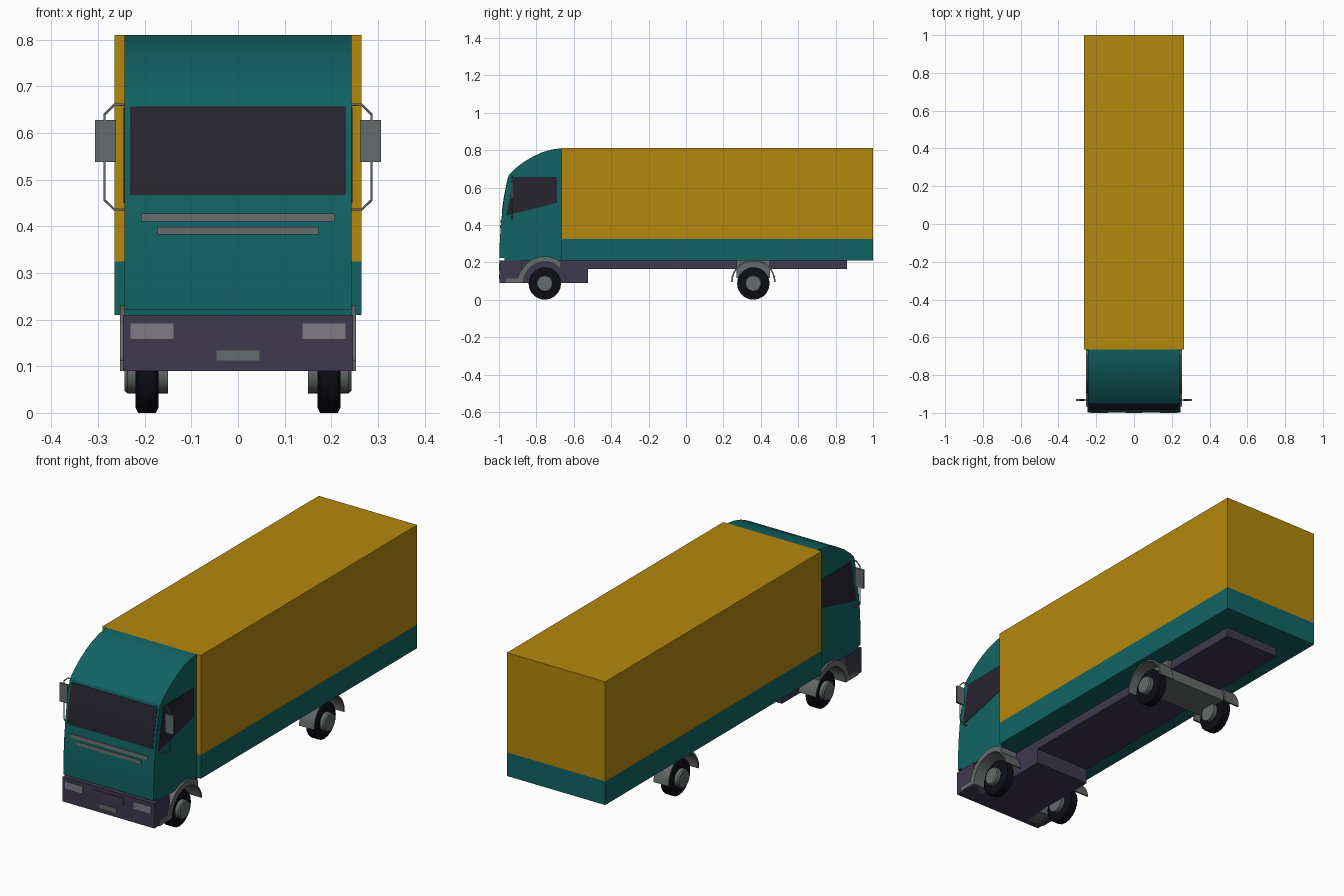
import bpy, bmesh
from math import sin, cos, radians, pi

if "Cube" in bpy.data.objects:
    bpy.data.objects.remove(bpy.data.objects["Cube"])


def material(name, rgb):
    m = bpy.data.materials.new(name)
    m.diffuse_color = (*rgb, 1)
    m.use_nodes = True
    m.node_tree.nodes["Principled BSDF"].inputs["Base Color"].default_value = m.diffuse_color
    return m


TEAL = material("teal_paint", (0.006, 0.125, 0.125))
YELLOW = material("yellow_paint", (0.46, 0.25, 0.004))
PURPLE = material("dark_purple", (0.05, 0.04, 0.08))
GLASS = material("dark_glass", (0.02, 0.018, 0.027))
RUBBER = material("rubber", (0.004, 0.004, 0.008))
GREY = material("grey_trim", (0.13, 0.15, 0.145))
LAMP = material("lamp_grey", (0.21, 0.2, 0.23))


def finish(name, bm, mat, smooth=False):
    bmesh.ops.recalc_face_normals(bm, faces=bm.faces)
    me = bpy.data.meshes.new(name)
    bm.to_mesh(me)
    bm.free()
    ob = bpy.data.objects.new(name, me)
    bpy.context.collection.objects.link(ob)
    me.materials.append(mat)
    if smooth:
        bpy.ops.object.select_all(action='DESELECT')
        ob.select_set(True)
        bpy.context.view_layer.objects.active = ob
        bpy.ops.object.shade_smooth_by_angle(angle=radians(30))
    return ob


def prism(name, profile, x0, x1, mat, smooth=False):
    """Extrude a closed (y, z) profile along x."""
    bm = bmesh.new()
    a = [bm.verts.new((x0, y, z)) for y, z in profile]
    b = [bm.verts.new((x1, y, z)) for y, z in profile]
    bm.faces.new(a)
    bm.faces.new(b)
    n = len(a)
    for i in range(n):
        j = (i + 1) % n
        bm.faces.new((a[i], a[j], b[j], b[i]))
    return finish(name, bm, mat, smooth)


def box(name, x0, x1, y0, y1, z0, z1, mat):
    return prism(name, [(y0, z0), (y1, z0), (y1, z1), (y0, z1)], x0, x1, mat)


def arc(cy, cz, r, a0, a1, n):
    angles = [radians(a0 + (a1 - a0) * i / n) for i in range(n + 1)]
    return [(cy + r * cos(a), cz + r * sin(a)) for a in angles]


def lathe(name, cy, cz, profile, side, mat, n=20):
    """Spin (x, radius) rings about the axle; caps close both ends."""
    bm = bmesh.new()
    rings = [[bm.verts.new((side * x, cy + r * cos(2 * pi * i / n), cz + r * sin(2 * pi * i / n)))
              for i in range(n)] for x, r in profile]
    for p, q in zip(rings, rings[1:]):
        for i in range(n):
            bm.faces.new((p[i], p[(i + 1) % n], q[(i + 1) % n], q[i]))
    bm.faces.new(rings[0])
    bm.faces.new(rings[-1])
    return finish(name, bm, mat, True)


# Cargo body
box("cargo_box", -0.265, 0.265, -0.665, 1.0, 0.325, 0.81, YELLOW)
box("cargo_skirt", -0.265, 0.265, -0.665, 1.0, 0.21, 0.325, TEAL)

# Cab: front curve from the bottom up, then the curved roof
FRONT = [(-0.997, 0.222), (-0.996, 0.30), (-0.991, 0.39), (-0.983, 0.47),
         (-0.972, 0.55), (-0.958, 0.62), (-0.946, 0.67)]
ROOF = [(-0.915, 0.70), (-0.87, 0.735), (-0.82, 0.765), (-0.77, 0.788),
        (-0.715, 0.804), (-0.665, 0.81)]
prism("cab", [(-0.665, 0.21), (-0.97, 0.21), (-0.97, 0.222)] + FRONT + ROOF,
      -0.243, 0.243, TEAL, True)


def front_y(z):
    for (y0, z0), (y1, z1) in zip(FRONT, FRONT[1:]):
        if z <= z1:
            return y0 + (y1 - y0) * (z - z0) / (z1 - z0)
    return FRONT[-1][0]


def front_strip(name, w, z0, z1, mat, out):
    """Panel that follows the curved cab front."""
    zs = [z0] + [z for _, z in FRONT if z0 < z < z1] + [z1]
    outer = [(front_y(z) - out, z) for z in zs]
    inner = [(front_y(z) + 0.006, z) for z in reversed(zs)]
    prism(name, outer + inner, -w, w, mat, True)


front_strip("windscreen", 0.232, 0.467, 0.657, GLASS, 0.002)
front_strip("grille_bar_upper", 0.207, 0.410, 0.427, GREY, 0.004)
front_strip("grille_bar_lower", 0.173, 0.383, 0.399, GREY, 0.004)

# Bumper and its fittings
box("bumper", -0.247, 0.247, -0.997, -0.88, 0.09, 0.21, PURPLE)
box("bumper_panel", -0.083, 0.083, -0.999, -0.99, 0.157, 0.193, PURPLE)
box("front_plate", -0.046, 0.046, -1.0, -0.99, 0.112, 0.134, GREY)

# Chassis
box("engine_block", -0.15, 0.15, -0.88, -0.525, 0.09, 0.21, PURPLE)
box("chassis_frame", -0.15, 0.15, -0.525, 0.86, 0.165, 0.21, PURPLE)
box("rear_axle_box", -0.17, 0.17, 0.27, 0.45, 0.115, 0.21, GREY)

WHEEL_Z, WHEEL_R = 0.087, 0.087
AXLES = {"front": -0.755, "rear": 0.36}

for label, s in (("right", 1), ("left", -1)):
    # Lamps and side windows
    box(f"headlight_{label}", s * 0.138, s * 0.231, -1.0, -0.99, 0.158, 0.192, LAMP)
    prism(f"side_window_{label}", [(-0.96, 0.45), (-0.922, 0.655), (-0.69, 0.655), (-0.69, 0.518)],
          s * 0.238, s * 0.245, GLASS)

    # Wheels
    for end, y in AXLES.items():
        lathe(f"{end}_tyre_{label}", y, WHEEL_Z,
              [(0.17, 0.075), (0.176, WHEEL_R), (0.214, WHEEL_R), (0.22, 0.075)], s, RUBBER)
        lathe(f"{end}_hub_{label}", y, WHEEL_Z, [(0.15, 0.045), (0.237, 0.045), (0.243, 0.04)], s, GREY)

    # Mudguards: front one has a forward tail along the bumper
    y = AXLES["front"]
    prism(f"front_mudguard_{label}",
          [(-0.965, 0.09), (-0.965, 0.112), (-0.895, 0.115)] + arc(y, 0.09, 0.142, 165, 52, 8)
          + arc(y, 0.09, 0.12, 45, 8, 4) + arc(y, 0.09, 0.113, 8, 180, 14),
          s * 0.16, s * 0.253, GREY, True)
    y = AXLES["rear"]
    prism(f"rear_mudguard_{label}", arc(y, 0.095, 0.119, 0, 180, 14) + arc(y, 0.095, 0.111, 180, 0, 14),
          s * 0.16, s * 0.24, GREY, True)

    # Mirror and bracket
    box(f"mirror_{label}", s * 0.262, s * 0.307, -0.936, -0.926, 0.538, 0.628, GREY)
    curve = bpy.data.curves.new(f"mirror_bracket_{label}", 'CURVE')
    curve.dimensions = '3D'
    curve.bevel_depth = 0.003
    curve.bevel_resolution = 1
    curve.use_fill_caps = True
    path = [(0.238, 0.661), (0.265, 0.661), (0.286, 0.64), (0.286, 0.456), (0.265, 0.436), (0.238, 0.436)]
    sp = curve.splines.new('POLY')
    sp.points.add(len(path) - 1)
    for p, (x, z) in zip(sp.points, path):
        p.co = (s * x, -0.931, z, 1)
    curve.materials.append(GREY)
    bpy.context.collection.objects.link(bpy.data.objects.new(f"mirror_bracket_{label}", curve))
